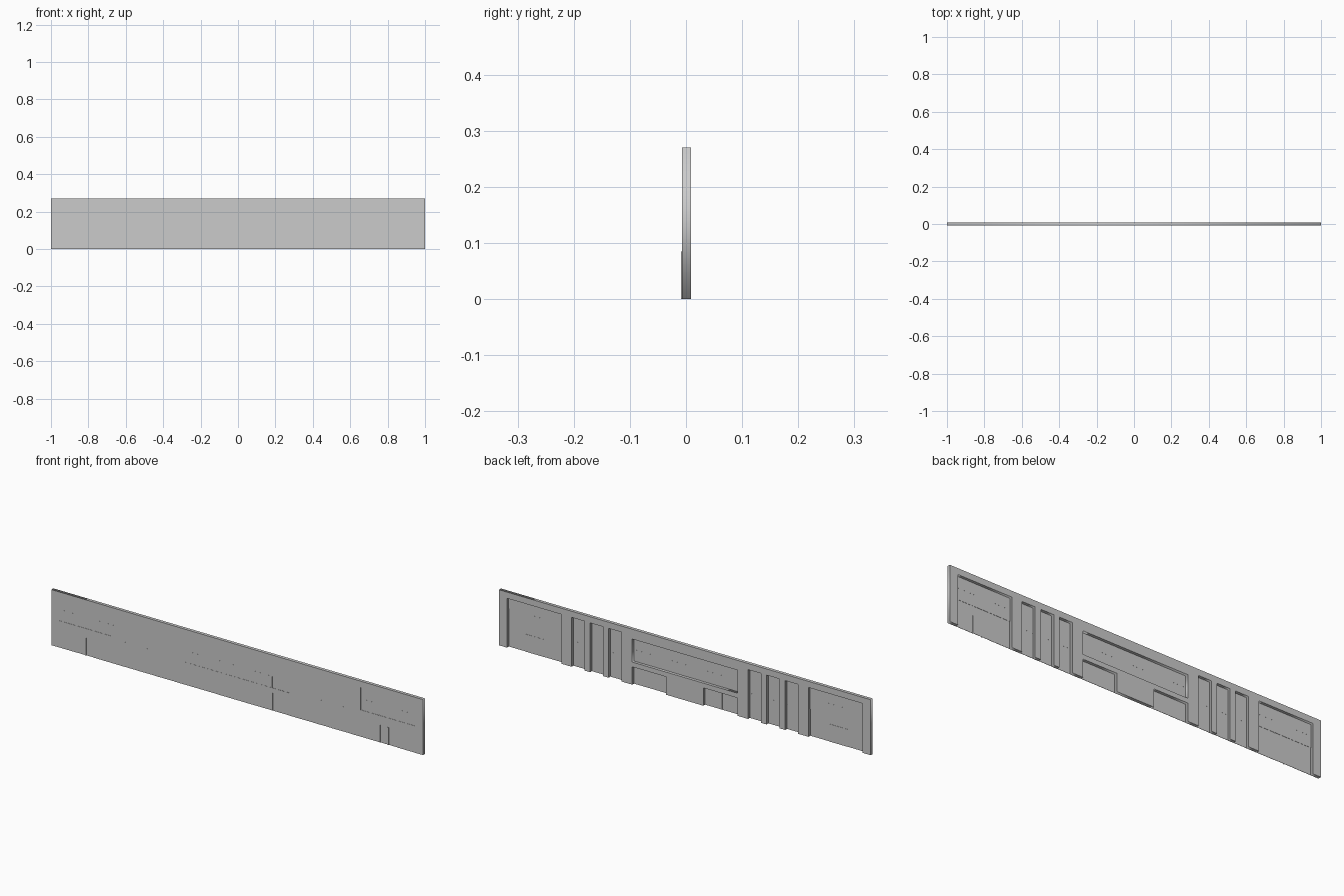
import bpy
import bmesh
from math import pi

if "Cube" in bpy.data.objects:
    bpy.data.objects.remove(bpy.data.objects["Cube"])

FRONT, BACK, TOP = -0.007, 0.009, 0.27
PANE_Y = -0.0064      # front of the panes, just behind the wall face
PANE_T = 0.0012


def box(bm, x0, x1, y0, y1, z0, z1):
    vs = bmesh.ops.create_cube(bm, size=1)["verts"]
    bmesh.ops.scale(bm, vec=(x1 - x0, y1 - y0, z1 - z0), verts=vs)
    bmesh.ops.translate(bm, vec=((x0 + x1) / 2, (y0 + y1) / 2, (z0 + z1) / 2), verts=vs)


def finish(name, bm):
    me = bpy.data.meshes.new(name)
    bm.to_mesh(me)
    bm.free()
    ob = bpy.data.objects.new(name, me)
    bpy.context.collection.objects.link(ob)
    return ob


def panes(name, x0, x1, z0, z1, cols, rows=1, y=PANE_Y):
    """Grid of thin panes, neighbours set at slightly different depths."""
    bm = bmesh.new()
    w, h = (x1 - x0) / cols, (z1 - z0) / rows
    for i in range(cols):
        for j in range(rows):
            d = 0.0003 * ((i + j) % 2)
            box(bm, x0 + i * w, x0 + (i + 1) * w, y + d, y + d + PANE_T,
                z0 + j * h, z0 + (j + 1) * h)
    return finish(name, bm)


# Openings of the right half: (inner x, outer x, height), all open at the floor
tall = [(0.34, 0.41), (0.44, 0.51), (0.54, 0.61)]
low = (0.10, 0.283)
side = (0.665, 0.957)
half = [(*low, 0.087)] + [(a, b, 0.24) for a, b in tall] + [(*side, 0.24)]
openings = [(-b, -a, h) for a, b, h in reversed(half)] + half

# Wall: one outline with notches plus the long window hole, extruded
outline = [(-1, TOP), (-1, 0)]
for a, b, h in openings:
    outline += [(a, 0), (a, h), (b, h), (b, 0)]
outline += [(1, 0), (1, TOP)]
hole = [(-0.283, 0.11), (0.283, 0.11), (0.283, 0.222), (-0.283, 0.222)]

cu = bpy.data.curves.new("wall", "CURVE")
cu.dimensions, cu.fill_mode = "2D", "BOTH"
cu.extrude = (BACK - FRONT) / 2
for pts in (outline, hole):
    sp = cu.splines.new("POLY")
    sp.points.add(len(pts) - 1)
    for p, (x, z) in zip(sp.points, pts):
        p.co = (x, z, 0, 1)
    sp.use_cyclic_u = True
wall = bpy.data.objects.new("wall", cu)
bpy.context.collection.objects.link(wall)
wall.rotation_euler.x = pi / 2
wall.location.y = (FRONT + BACK) / 2
bpy.context.view_layer.objects.active = wall
wall.select_set(True)
bpy.ops.object.convert(target="MESH")

# Long central window
panes("long_window", -0.283, 0.283, 0.11, 0.222, 6, 2)

for s, tag in ((-1, "left"), (1, "right")):
    def span(a, b):
        return sorted((s * a, s * b))

    # Low openings under the long window and tall narrow windows
    panes(f"low_window_{tag}", *span(*low), 0, 0.087, 2)
    for k, (a, b) in enumerate(tall):
        panes(f"tall_window_{tag}_{k + 1}", *span(a, b), 0, 0.24, 2, 2)

    # End bay: upper window, lower panels, panel above the door, door leaves
    panes(f"upper_window_{tag}", *span(*side), 0.13, 0.24, 3, 2, PANE_Y + 0.0008)
    panes(f"inner_panel_{tag}", *span(side[0], 0.77), 0, 0.13, 1, 1, PANE_Y - 0.0003)
    panes(f"outer_panel_{tag}", *span(0.865, side[1]), 0, 0.13, 1, 1, PANE_Y - 0.0003)
    panes(f"door_lintel_{tag}", *span(0.77, 0.865), 0.085, 0.13, 1, 1, PANE_Y - 0.0001)
    panes(f"door_leaves_{tag}", *span(0.77, 0.865), 0, 0.085, 2, 1, PANE_Y + 0.0008)

    # Slim post between the door leaves, standing proud of the wall
    bm = bmesh.new()
    x0, x1 = span(0.811, 0.816)
    box(bm, x0, x1, -0.009, PANE_Y + 0.001, 0, 0.085)
    finish(f"door_post_{tag}", bm)
